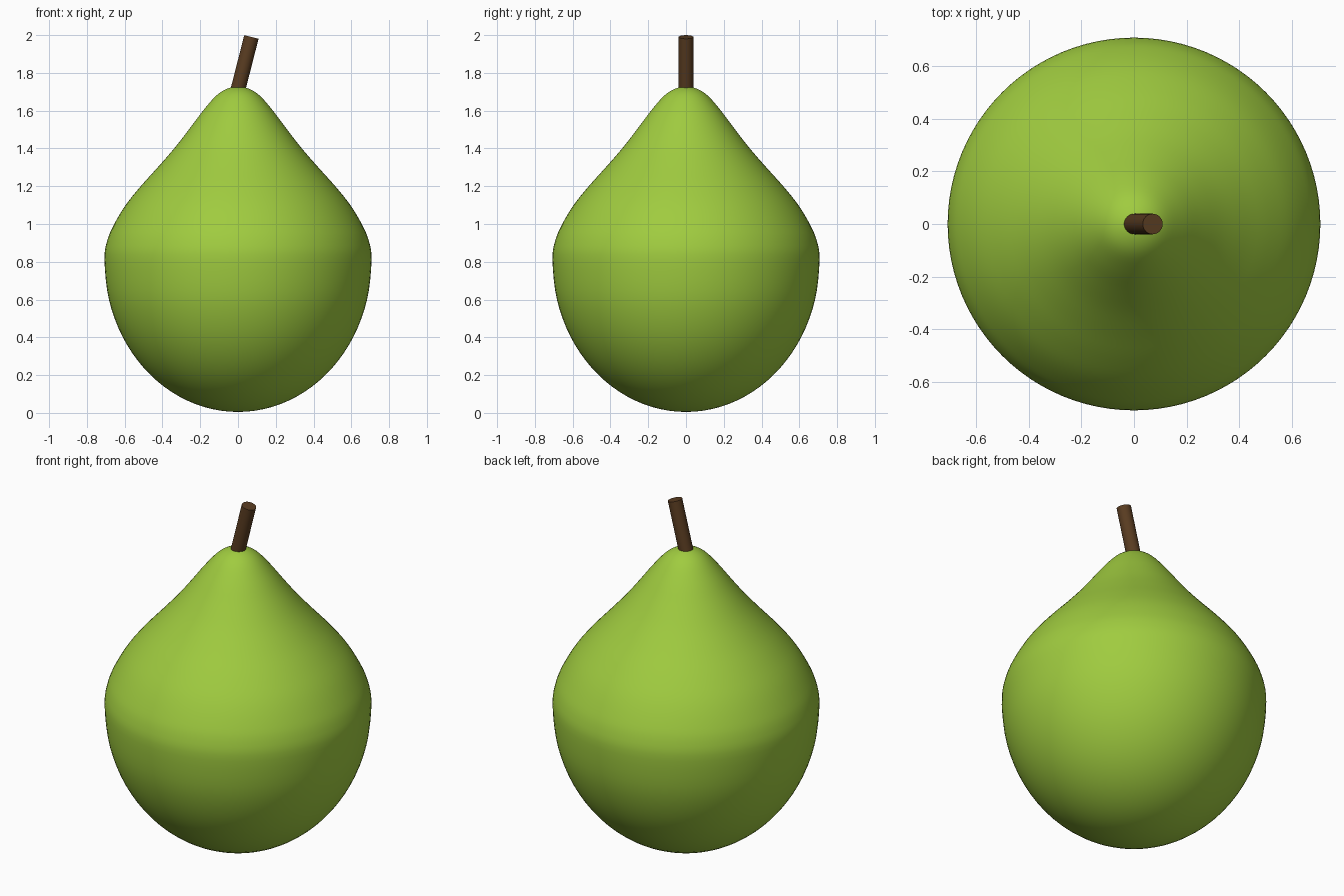
import bpy, bmesh, math
from mathutils import Matrix, Vector

if "Cube" in bpy.data.objects:
    bpy.data.objects.remove(bpy.data.objects["Cube"])


def material(name, color):
    m = bpy.data.materials.new(name)
    m.diffuse_color = color
    m.use_nodes = True
    m.node_tree.nodes["Principled BSDF"].inputs["Base Color"].default_value = m.diffuse_color
    return m


def add_object(name, bm, mat):
    mesh = bpy.data.meshes.new(name)
    bmesh.ops.recalc_face_normals(bm, faces=bm.faces)
    bm.to_mesh(mesh)
    bm.free()
    mesh.materials.append(mat)
    ob = bpy.data.objects.new(name, mesh)
    bpy.context.collection.objects.link(ob)
    bpy.context.view_layer.objects.active = ob
    ob.select_set(True)
    bpy.ops.object.shade_smooth_by_angle(angle=math.radians(40))
    ob.select_set(False)
    return ob


def smooth_curve(points, steps):
    """Catmull-Rom curve, mirrored across the axis at both poles."""
    p = [Vector(q) for q in points]
    flip = lambda v: Vector((-v.x, v.y))
    p = [flip(p[1])] + p + [flip(p[-2])]
    out = []
    for a, b, c, d in zip(p, p[1:], p[2:], p[3:]):
        for i in range(steps):
            t = i / steps
            out.append(0.5 * (2 * b + (c - a) * t + (2 * a - 5 * b + 4 * c - d) * t * t
                              + (3 * b - a - 3 * c + d) * t ** 3))
    return out + [Vector(points[-1])]


# Pear body: lathed profile (radius, height), elliptical below the widest point
profile = [(0.707 * math.sin(a), 0.805 - 0.80 * math.cos(a))
           for a in (math.pi / 2 * i / 6 for i in range(7))]
profile += [(0.693, 0.91), (0.655, 1.0), (0.595, 1.1), (0.515, 1.2), (0.425, 1.3),
            (0.338, 1.4), (0.26, 1.5), (0.185, 1.6), (0.115, 1.68), (0.055, 1.717), (0, 1.727)]
bm = bmesh.new()
verts = [bm.verts.new((v.x, 0, v.y)) for v in smooth_curve(profile, 4)]
edges = [bm.edges.new(pair) for pair in zip(verts, verts[1:])]
bmesh.ops.spin(bm, geom=verts + edges, cent=(0, 0, 0), axis=(0, 0, 1),
               angle=math.tau, steps=96, use_duplicate=False)
bmesh.ops.remove_doubles(bm, verts=bm.verts, dist=0.0001)
add_object("pear_body", bm, material("pear_green", (0.35, 0.6, 0.05, 1)))

# Stem: cylinder leaning to +x, sunk into the top
length, lean = 0.34, 0.25
axis = Vector((math.sin(lean), 0, math.cos(lean)))
bm = bmesh.new()
bmesh.ops.create_cone(bm, cap_ends=True, segments=32, radius1=0.039, radius2=0.039, depth=length,
                      matrix=Matrix.Translation(Vector((0.071, 0, 1.99)) - axis * length / 2)
                      @ Matrix.Rotation(lean, 4, 'Y'))
add_object("stem", bm, material("stem_brown", (0.1, 0.045, 0.015, 1)))
